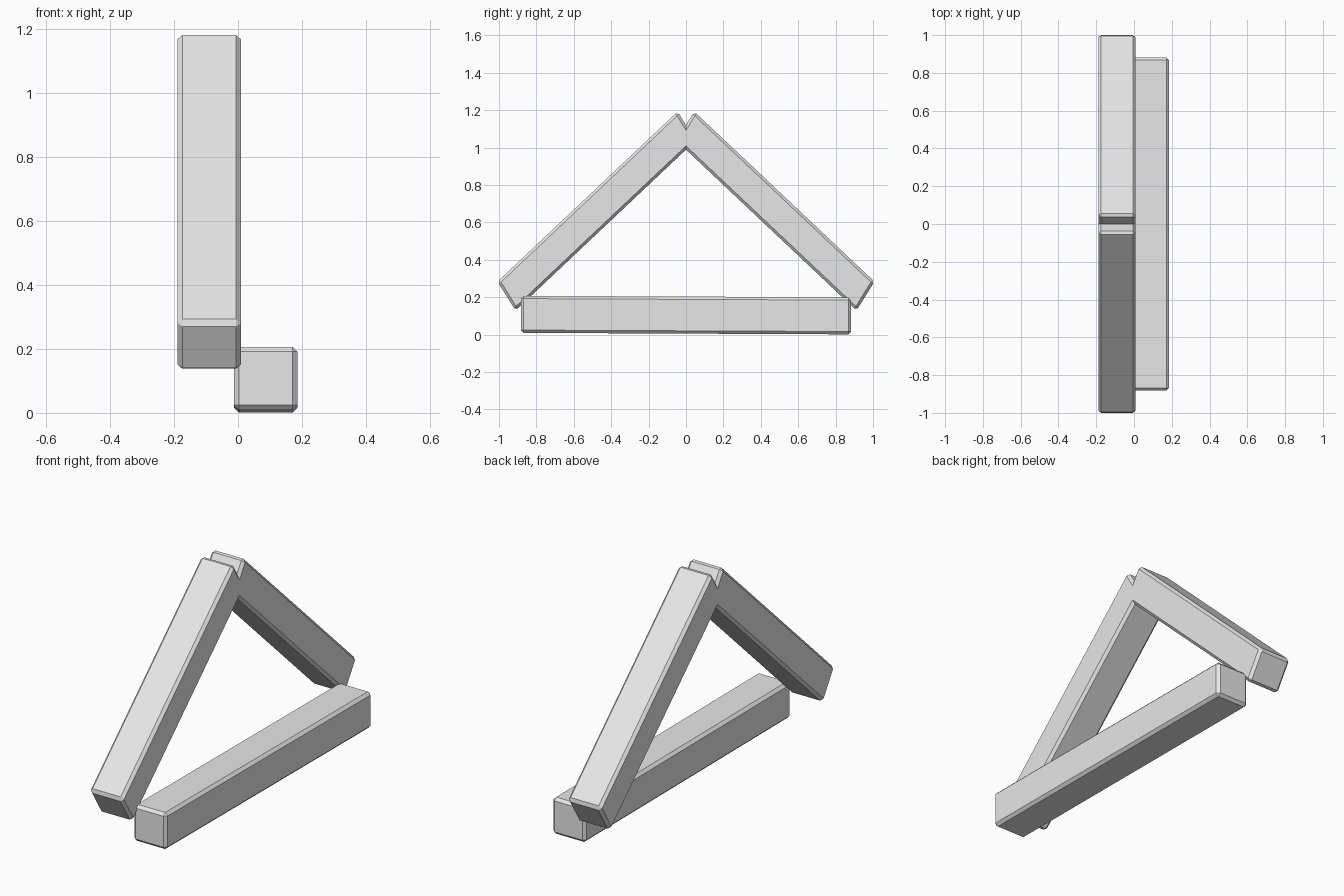
import bpy
import bmesh
from mathutils import Matrix, Vector

default = bpy.data.objects.get("Cube")
if default:
    bpy.data.objects.remove(default, do_unlink=True)

# Single plain grey
grey = bpy.data.materials.new("plain_grey")
grey.use_nodes = True
grey.diffuse_color = (0.8, 0.8, 0.8, 1)
grey.node_tree.nodes["Principled BSDF"].inputs["Base Color"].default_value = (0.8, 0.8, 0.8, 1)


def beam(name, centre, width, along, across, chamfer=0.015):
    """Chamfered bar; along and across are its full edge vectors in the y-z plane."""
    along, across = Vector((0, *along)), Vector((0, *across))
    size = Vector((width, along.length, across.length))
    bm = bmesh.new()
    bmesh.ops.create_cube(bm, size=1, matrix=Matrix.Diagonal((*size, 1)))
    bmesh.ops.bevel(bm, geom=bm.edges[:], offset=chamfer, segments=1,
                    affect='EDGES', profile=0.5)
    # Slant the square bar into its leaning shape
    slant = Matrix((Vector((1, 0, 0)), along.normalized(), across.normalized())).transposed()
    bmesh.ops.transform(bm, matrix=Matrix.Translation(centre) @ slant.to_4x4(), verts=bm.verts)
    bmesh.ops.recalc_face_normals(bm, faces=bm.faces)
    mesh = bpy.data.meshes.new(name)
    bm.to_mesh(mesh)
    bm.free()
    mesh.materials.append(grey)
    obj = bpy.data.objects.new(name, mesh)
    bpy.context.collection.objects.link(obj)


# Two leaning bars meeting at the peak
for name, side in (("front_leaning_bar", 1), ("back_leaning_bar", -1)):
    beam(name, (-0.09, -0.478 * side, 0.66), 0.198,
         (0.963 * side, 0.909), (-0.096 * side, 0.155))

# Level bar lying beside them on the ground
beam("ground_bar", (0.087, 0, 0.104), 0.198, (1.765, -0.008), (0, 0.198))
